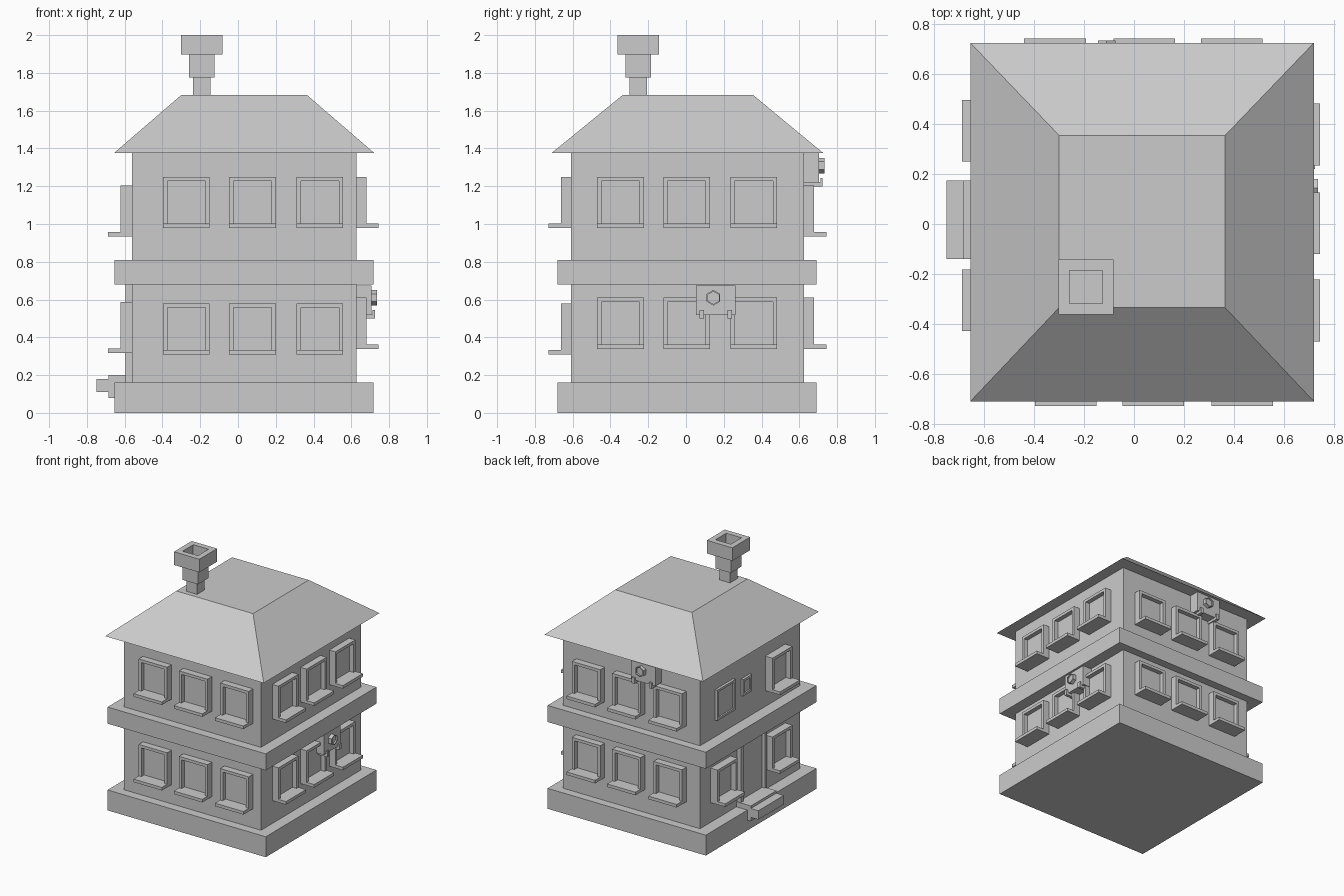
import bpy, bmesh, math
from mathutils import Vector, Matrix

if "Cube" in bpy.data.objects:
    bpy.data.objects.remove(bpy.data.objects["Cube"])

# Wall frames: (rotation about z, distance of wall from the axis)
WALLS = {"front": (0, 0.61), "right": (90, 0.627), "back": (180, 0.625), "left": (-90, 0.56)}


def finish(bm, name, wall=None):
    """Local wall space: x along the wall, -y outward, z up."""
    if wall:
        angle, dist = WALLS[wall]
        m = Matrix.Rotation(math.radians(angle), 4, 'Z') @ Matrix.Translation((0, -dist, 0))
        bm.transform(m)
    bmesh.ops.recalc_face_normals(bm, faces=bm.faces)
    me = bpy.data.meshes.new(name)
    bm.to_mesh(me)
    bm.free()
    ob = bpy.data.objects.new(name, me)
    bpy.context.collection.objects.link(ob)
    return ob


def cuboid(bm, x0, x1, y0, y1, z0, z1):
    m = Matrix.Translation(((x0 + x1) / 2, (y0 + y1) / 2, (z0 + z1) / 2)) \
        @ Matrix.Diagonal((x1 - x0, y1 - y0, z1 - z0, 1))
    return bmesh.ops.create_cube(bm, size=1, matrix=m)["verts"]


def box(name, *dims, wall=None):
    bm = bmesh.new()
    cuboid(bm, *dims)
    return finish(bm, name, wall)


def recess(bm, verts, normal, border, depth):
    """Inset the face pointing along normal and push it inwards."""
    n = Vector(normal)
    bm.normal_update()
    faces = {f for v in verts for f in v.link_faces if f.normal.dot(n) > 0.9}
    f = max(faces, key=lambda f: f.calc_center_median().dot(n))
    bmesh.ops.inset_region(bm, faces=[f], thickness=border)
    walls = bmesh.ops.extrude_discrete_faces(bm, faces=[f])["faces"]
    bmesh.ops.translate(bm, verts=walls[0].verts, vec=-n * depth)


def panel(name, wall, u0, u1, z0, z1, out, border, depth, sill=0):
    bm = bmesh.new()
    vs = cuboid(bm, u0, u1, -out, 0.01, z0, z1)
    recess(bm, vs, (0, -1, 0), border, depth)
    if sill:
        cuboid(bm, u0, u1, -sill, 0.01, z0 - 0.001, z0 + 0.023)
    return finish(bm, name, wall)


def air_unit(wall, u, z):
    bm = bmesh.new()
    cuboid(bm, u - 0.105, u + 0.105, -0.08, 0.01, z - 0.078, z + 0.078)
    for s in (-0.075, 0.075):  # hooked brackets
        cuboid(bm, u + s - 0.012, u + s + 0.012, -0.098, 0.01, z - 0.098, z - 0.075)
        cuboid(bm, u + s - 0.012, u + s + 0.012, -0.098, -0.086, z - 0.098, z - 0.053)
    # six-sided fan housing
    m = Matrix.Translation((u - 0.0125, -0.092, z + 0.0125)) @ Matrix.Rotation(math.pi / 2, 4, 'X') \
        @ Matrix.Rotation(math.pi / 6 * 3, 4, 'Z') @ Matrix.Rotation(math.pi / 2, 4, 'Z')
    vs = bmesh.ops.create_cone(bm, cap_ends=True, segments=6, radius1=0.041,
                               radius2=0.041, depth=0.034, matrix=m)["verts"]
    recess(bm, vs, (0, -1, 0), 0.008, 0.012)
    finish(bm, "air_unit_" + wall, wall)


# Plinth, walls and floor band
box("plinth", -0.655, 0.717, -0.68, 0.69, 0, 0.16)
box("walls", -0.56, 0.627, -0.61, 0.625, 0.15, 1.39)
box("floor_band", -0.655, 0.717, -0.68, 0.69, 0.68, 0.81)

# Hipped roof with a flat top
bm = bmesh.new()
vs = cuboid(bm, -0.655, 0.72, -0.71, 0.725, 1.377, 1.683)
for v in vs:
    if v.co.z > 1.5:
        v.co.x = 0.365 if v.co.x > 0 else -0.30
        v.co.y = 0.355 if v.co.y > 0 else -0.335
finish(bm, "roof")

# Stepped chimney with an open flue
bm = bmesh.new()
cx, cy = -0.192, -0.252
for h, z0, z1 in ((0.046, 1.67, 1.775), (0.067, 1.775, 1.897)):
    cuboid(bm, cx - h, cx + h, cy - h, cy + h, z0, z1)
vs = cuboid(bm, cx - 0.11, cx + 0.11, cy - 0.11, cy + 0.11, 1.897, 2.0)
recess(bm, vs, (0, 0, 1), 0.062, 0.09)
finish(bm, "chimney")

# Window rows: left edges along each wall and the two sill heights
rows = {
    "front": ((-0.397, -0.047, 0.31), (0.31, 0.98)),
    "right": ((-0.47, -0.12, 0.235), (0.34, 0.98)),
    "back": ((-0.515, -0.165, 0.193), (0.34, 0.935)),
}
for wall, (edges, heights) in rows.items():
    for z in heights:
        for u in edges:
            panel("window_" + wall, wall, u, u + 0.247, z, z + 0.27, 0.053, 0.032, 0.035, sill=0.118)

# Entrance side: three sill windows, one flat window, a vent and the door
for u, z in ((-0.497, 0.317), (0.182, 0.317), (0.182, 0.935)):
    panel("window_left", "left", u, u + 0.247, z, z + 0.27, 0.063, 0.032, 0.04, sill=0.128)
panel("flat_window", "left", -0.44, -0.215, 0.94, 1.18, 0.02, 0.025, 0.012)
panel("wall_vent", "left", -0.12, -0.01, 1.01, 1.14, 0.02, 0.025, 0.012)
panel("door", "left", -0.17, 0.155, 0.15, 0.69, 0.036, 0.04, 0.025)
box("door_step_upper", -0.175, 0.14, -0.125, 0, 0.08, 0.20, wall="left")
box("door_step_lower", -0.175, 0.14, -0.19, -0.09, 0.11, 0.18, wall="left")

# Air conditioning units
air_unit("right", 0.1575, 0.597)
air_unit("back", 0.122, 1.297)
